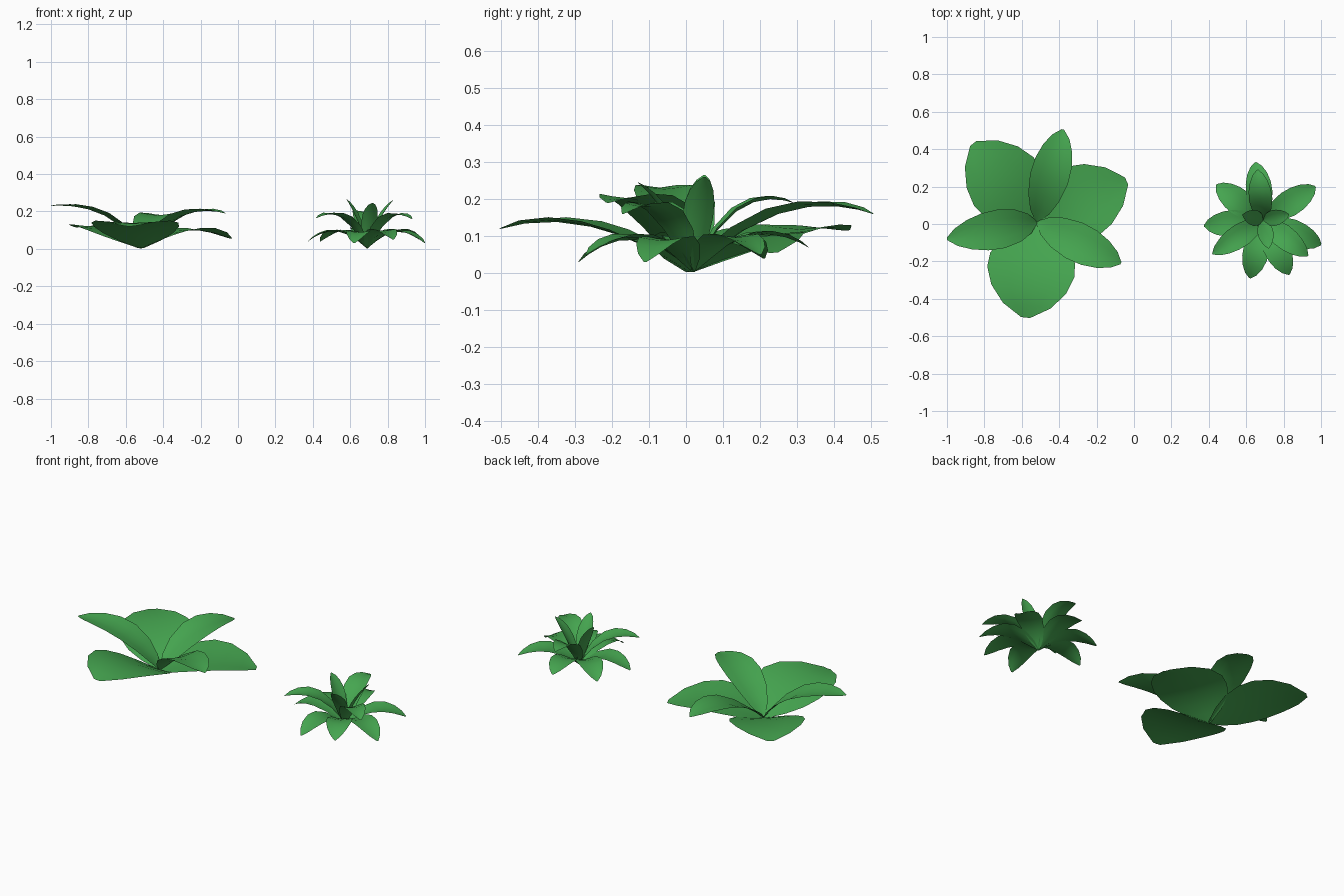
import bpy, bmesh, math
from mathutils import Vector

if "Cube" in bpy.data.objects:
    bpy.data.objects.remove(bpy.data.objects["Cube"])

green = bpy.data.materials.new("leaf_green")
green.diffuse_color = (0.06, 0.38, 0.08, 1)
green.use_nodes = True
green.node_tree.nodes["Principled BSDF"].inputs["Base Color"].default_value = green.diffuse_color

# Half-width profiles along the leaf: (distance along, share of full half-width)
BROAD = [(0, .06), (.1, .48), (.22, .8), (.36, .97), (.5, 1), (.68, .86), (.86, .55), (1, .1)]
SLIM = [(0, .06), (.12, .5), (.28, .82), (.48, 1), (.65, .96), (.8, .76), (.92, .45), (1, .06)]


def leaf(name, base, tip, ctrl, width, profile, cup):
    """Arched leaf from base to tip; ctrl = (share of reach, height) of the bend."""
    base, tip = Vector(base), Vector(tip)
    out = Vector((tip.x - base.x, tip.y - base.y, 0))
    reach = out.length
    out.normalize()
    side = Vector((-out.y, out.x, 0))
    mid = base + out * reach * ctrl[0]
    mid.z = ctrl[1]
    bm = bmesh.new()
    rows = []
    for t, w in profile:
        p = base * (1 - t) ** 2 + mid * 2 * t * (1 - t) + tip * t * t
        tangent = ((mid - base) * (1 - t) + (tip - mid) * t).normalized()
        up = tangent.cross(side).normalized()
        row = []
        for s in (-1, -.5, 0, .5, 1):
            row.append(bm.verts.new(p + side * s * w * width / 2 + up * cup * w * abs(s) ** 1.4))
        rows.append(row)
    for a, b in zip(rows, rows[1:]):
        for i in range(4):
            bm.faces.new((a[i], b[i], b[i + 1], a[i + 1]))
    bmesh.ops.recalc_face_normals(bm, faces=bm.faces)
    if sum(f.normal.z for f in bm.faces) < 0:
        bmesh.ops.reverse_faces(bm, faces=bm.faces)
    for f in bm.faces:
        f.smooth = True
    me = bpy.data.meshes.new(name)
    bm.to_mesh(me)
    bm.free()
    me.materials.append(green)
    bpy.context.collection.objects.link(bpy.data.objects.new(name, me))


# Large plant: three broad leaves below, three slim ones above
B = (-.52, .01, .003)
for i, (tip, ctrl, width) in enumerate([
        ((-.58, -.50, .12), (.55, .19), .47),
        ((-.86, .43, .115), (.55, .15), .41),
        ((-.04, .23, .055), (.5, .165), .41)]):
    leaf(f"large_plant_broad_leaf_{i}", B, tip, ctrl, width, BROAD, .015)
for i, (tip, ctrl) in enumerate([
        ((-.38, .505, .16), (.5, .245)),
        ((-.07, -.21, .19), (.45, .255)),
        ((-1.0, -.08, .23), (.35, .25))]):
    leaf(f"large_plant_slim_leaf_{i}", B, tip, ctrl, .21, SLIM, .015)

# Small plant: drooping outer ring, arched middle ring, upright heart
S = (.69, .02, .003)
outer = [(.97, .20, .05), (1.0, -.11, .03), (.83, -.27, .05), (.62, -.29, .03),
         (.375, -.01, .04), (.44, .21, .04), (.65, .33, .07)]
for i, tip in enumerate(outer):
    leaf(f"small_plant_outer_leaf_{i}", S, tip, (.5, .165), .14, SLIM, .01)
for i, tip in enumerate([(.93, -.17, .16), (.42, -.16, .165), (.66, .29, .19)]):
    leaf(f"small_plant_middle_leaf_{i}", S, tip, (.4, .245), .125, SLIM, .012)
for i, tip in enumerate([(.83, .05, .26), (.58, .05, .265), (.72, -.13, .245)]):
    leaf(f"small_plant_heart_leaf_{i}", S, tip, (.42, .17), .085, SLIM, .01)
